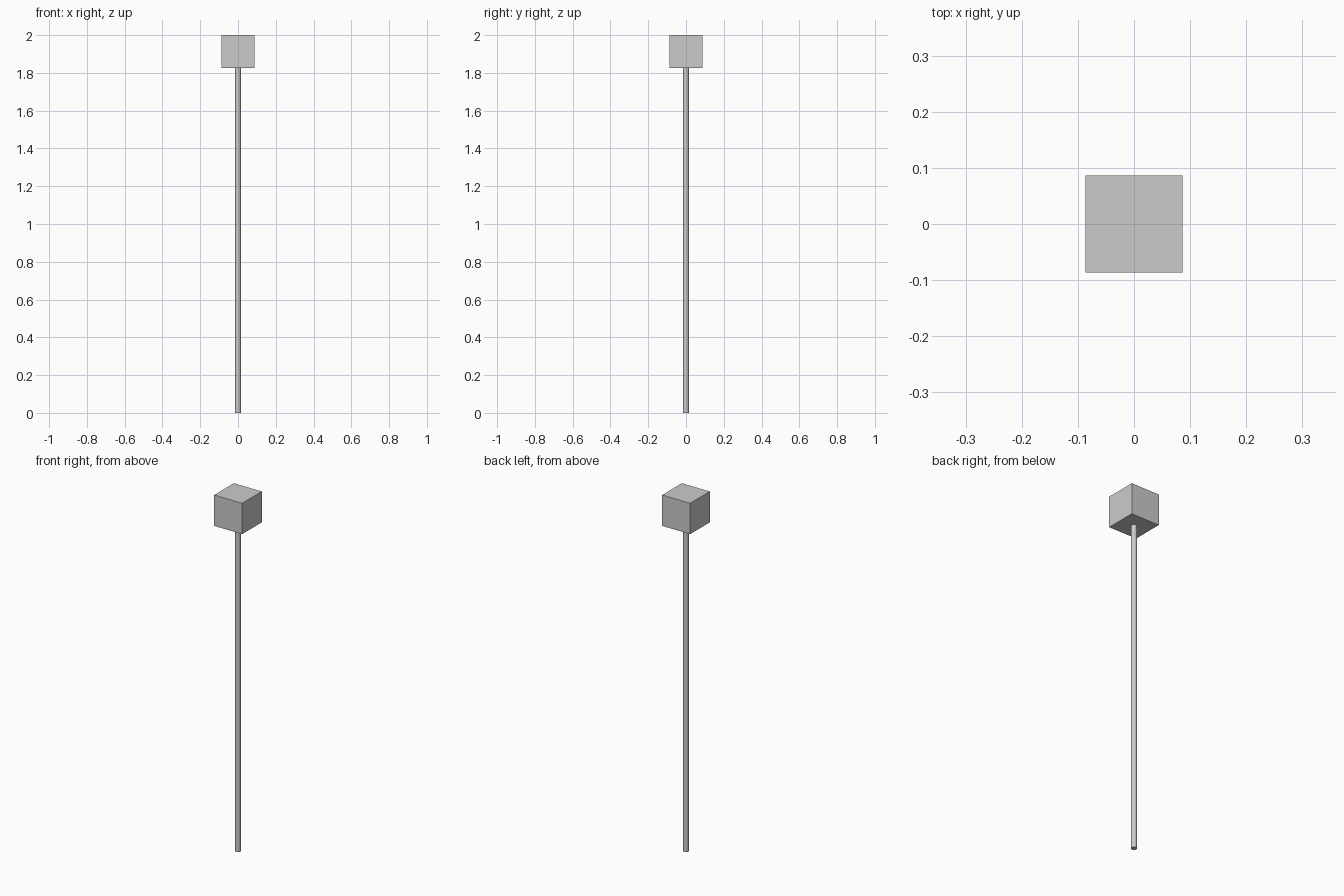
import bpy

if "Cube" in bpy.data.objects:
    bpy.data.objects.remove(bpy.data.objects["Cube"])

HEIGHT = 2.0
HEAD = 0.173
POLE_RADIUS = 0.016
pole_height = HEIGHT - HEAD

# Slim round pole standing on the ground
bpy.ops.mesh.primitive_cylinder_add(vertices=12, radius=POLE_RADIUS, depth=pole_height,
                                    location=(0, 0, pole_height / 2))
pole = bpy.context.object
pole.name = "pole"
bpy.ops.object.shade_smooth_by_angle()

# Cube head resting on the pole
bpy.ops.mesh.primitive_cube_add(size=HEAD, location=(0, 0, HEIGHT - HEAD / 2))
bpy.context.object.name = "cube_head"
